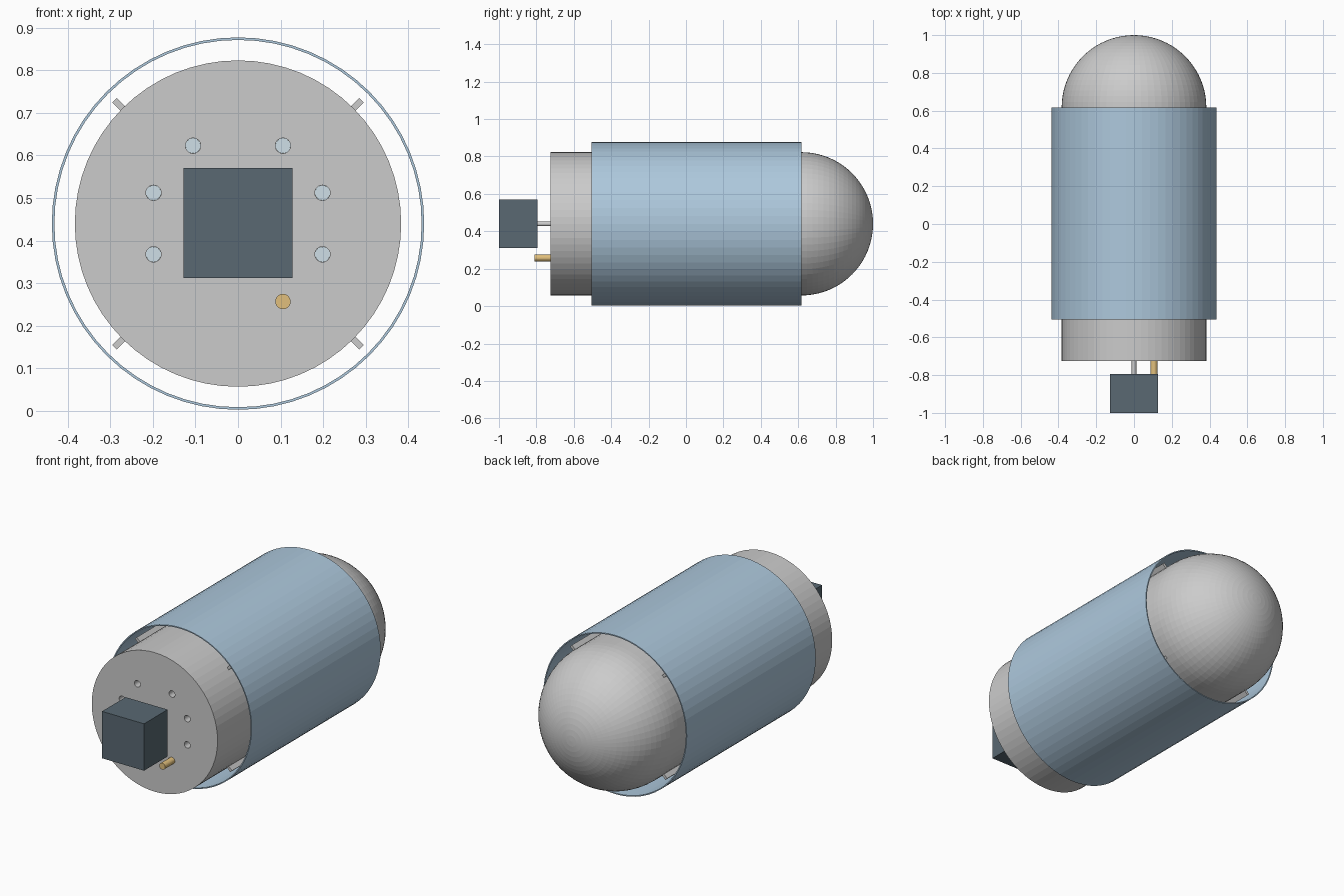
import bpy
import bmesh
from math import sin, cos, pi, radians
from mathutils import Matrix

if "Cube" in bpy.data.objects:
    bpy.data.objects.remove(bpy.data.objects["Cube"])

CZ = 0.44            # height of the long axis
R = 0.383            # tank radius
Y0, Y1 = -0.725, 0.617
SEG = 64


def material(name, rgb):
    m = bpy.data.materials.new(name)
    m.diffuse_color = (*rgb, 1)
    m.use_nodes = True
    m.node_tree.nodes["Principled BSDF"].inputs["Base Color"].default_value = m.diffuse_color
    return m


BLUE = material("blue_shell", (0.42, 0.58, 0.72))
DARK = material("dark_slate", (0.10, 0.14, 0.17))
BRASS = material("brass", (0.75, 0.52, 0.20))
PALE = material("pale_blue", (0.62, 0.74, 0.80))


def finish(name, bm, mat=None):
    bmesh.ops.recalc_face_normals(bm, faces=bm.faces)
    me = bpy.data.meshes.new(name)
    bm.to_mesh(me)
    bm.free()
    ob = bpy.data.objects.new(name, me)
    bpy.context.collection.objects.link(ob)
    if mat:
        me.materials.append(mat)
    return ob


def lathe(name, profile, seg, mat=None, x=0, z=CZ, closed=False):
    """Spin (radius, y) points around an axis along y; radius 0 makes a pole."""
    bm = bmesh.new()
    rings = []
    for r, y in profile:
        if r == 0:
            rings.append([bm.verts.new((x, y, z))] * seg)
        else:
            rings.append([bm.verts.new((x + r * cos(2 * pi * i / seg), y,
                                        z + r * sin(2 * pi * i / seg)))
                          for i in range(seg)])
    pairs = list(zip(rings, rings[1:]))
    if closed:
        pairs.append((rings[-1], rings[0]))
    for a, b in pairs:
        for i in range(seg):
            j = (i + 1) % seg
            bm.faces.new(dict.fromkeys((a[i], a[j], b[j], b[i])))
    if not closed:
        for ring in (rings[0], rings[-1]):
            if ring[0] is not ring[1]:
                bm.faces.new(ring)
    return finish(name, bm, mat)


def rod(name, r, ya, yb, mat=None, x=0, z=CZ, seg=24):
    return lathe(name, [(r, ya), (r, yb)], seg, mat, x, z)


def box(name, size, matrix, mat=None):
    bm = bmesh.new()
    bmesh.ops.create_cube(bm, size=1, matrix=matrix @ Matrix.Diagonal((*size, 1)))
    return finish(name, bm, mat)


# Tank with flat front and domed rear
dome = [(R * cos(pi / 2 * k / 20), Y1 + R * sin(pi / 2 * k / 20)) for k in range(20)]
tank = lathe("tank_body", [(R, Y0)] + dome + [(0, Y1 + R)], SEG)

# Port recesses in the front face
ports = [(0.211 * cos(radians(a)), CZ + 0.211 * sin(radians(a)))
         for a in (60, 20, -20, 120, 160, 200)]
for i, (px, pz) in enumerate(ports):
    cutter = rod("port_cutter", 0.018, Y0 - 0.03, Y0 + 0.06, x=px, z=pz)
    cutter.hide_render = True
    bpy.context.view_layer.objects.active = tank
    mod = tank.modifiers.new("port", 'BOOLEAN')
    mod.operation = 'DIFFERENCE'
    mod.solver = 'EXACT'
    mod.object = cutter
    bpy.ops.object.modifier_apply(modifier=mod.name)
    bpy.data.objects.remove(cutter)
    rod(f"port_floor_{i + 1}", 0.0178, Y0 + 0.05, Y0 + 0.062, PALE, px, pz)

# Open outer sleeve
lathe("outer_sleeve", [(0.437, -0.505), (0.437, Y1), (0.431, Y1), (0.431, -0.505)],
      SEG, BLUE, closed=True)

# Four long spacer ribs between tank and sleeve
for i in range(4):
    m = (Matrix.Translation((0, 0.056, CZ)) @ Matrix.Rotation(pi / 4 + i * pi / 2, 4, 'Y')
         @ Matrix.Translation((0.393, 0, 0)))
    box(f"spacer_rib_{i + 1}", (0.034, 1.06, 0.015), m)

# Drive shaft, motor block and brass outlet on the front
rod("drive_shaft", 0.012, -0.80, Y0 + 0.01)
box("motor_block", (0.256, 0.205, 0.258), Matrix.Translation((0, -0.8975, CZ + 0.001)), DARK)
rod("brass_outlet", 0.018, -0.81, Y0 + 0.01, BRASS, x=0.1055, z=CZ - 0.183)
